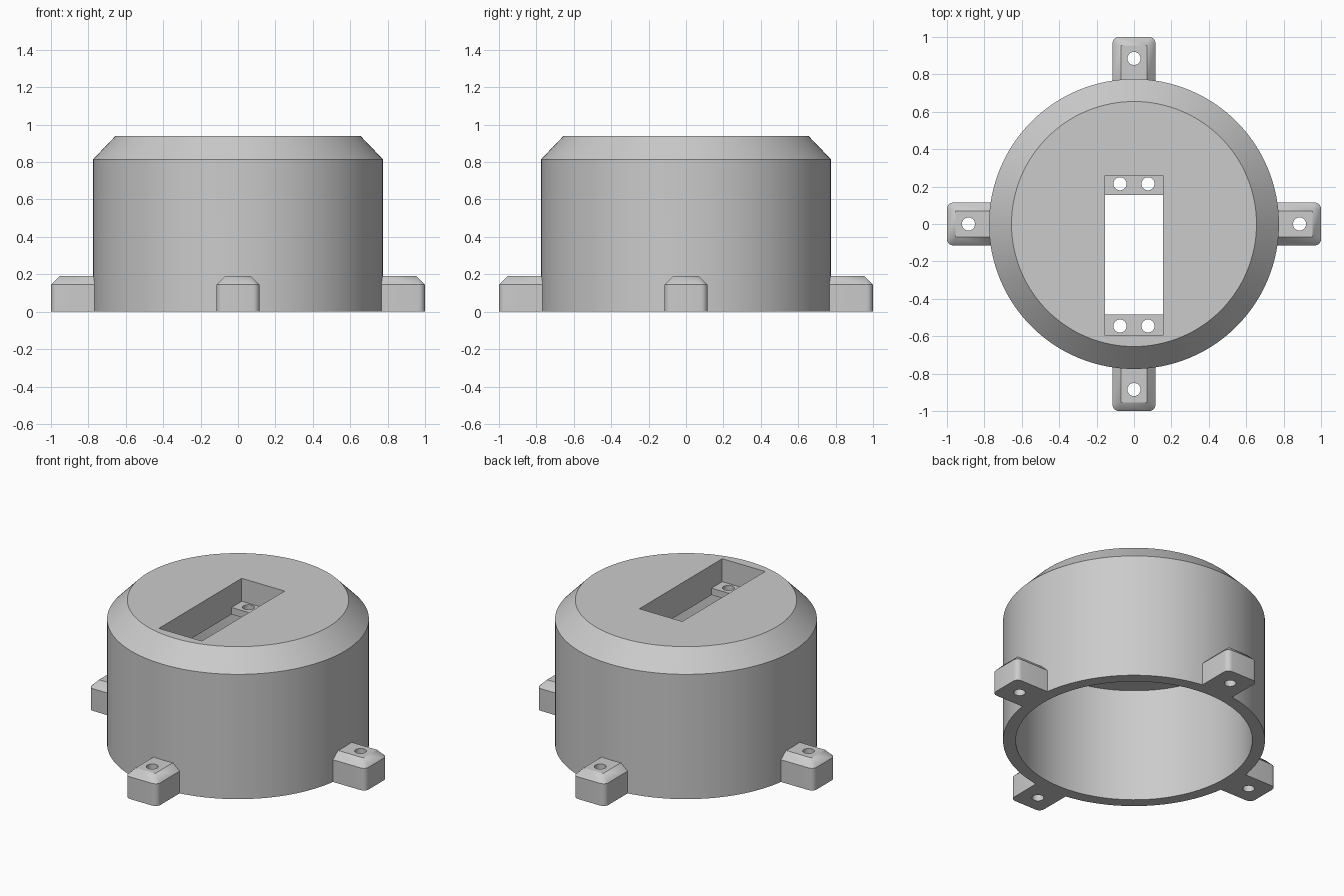
import bpy, bmesh, math
from mathutils import Matrix, Vector

cube = bpy.data.objects.get("Cube")
if cube:
    bpy.data.objects.remove(cube, do_unlink=True)

GREY = (0.6, 0.6, 0.6, 1)
grey = bpy.data.materials.new("plain_grey")
grey.use_nodes = True
grey.diffuse_color = GREY
grey.node_tree.nodes["Principled BSDF"].inputs["Base Color"].default_value = GREY


def make_object(name, bm):
    bmesh.ops.recalc_face_normals(bm, faces=bm.faces)
    mesh = bpy.data.meshes.new(name)
    bm.to_mesh(mesh)
    bm.free()
    mesh.materials.append(grey)
    obj = bpy.data.objects.new(name, mesh)
    bpy.context.collection.objects.link(obj)
    return obj


def box(name, x0, x1, y0, y1, z0, z1):
    bm = bmesh.new()
    size = Matrix.Diagonal((x1 - x0, y1 - y0, z1 - z0, 1))
    centre = Vector((x0 + x1, y0 + y1, z0 + z1)) / 2
    bmesh.ops.create_cube(bm, size=1, matrix=Matrix.Translation(centre) @ size)
    return make_object(name, bm)


def pin(name, x, y, z, depth, radius=0.035):
    bm = bmesh.new()
    bmesh.ops.create_cone(bm, cap_ends=True, segments=32, radius1=radius, radius2=radius,
                          depth=depth, matrix=Matrix.Translation((x, y, z)))
    return make_object(name, bm)


def combine(target, helper, operation):
    helper.hide_render = True
    mod = target.modifiers.new(operation.lower(), "BOOLEAN")
    mod.operation = operation
    mod.solver = "EXACT"
    mod.object = helper
    bpy.context.view_layer.objects.active = target
    bpy.ops.object.modifier_apply(modifier=mod.name)
    bpy.data.objects.remove(helper, do_unlink=True)


def mounting_lug(angle):
    # Rounded outer corners below, sloped top edges above
    half, tip, root, r, slope = 0.115, 1.0, 0.72, 0.035, 0.045
    points = []
    for side in (-1, 1):
        outline = [(root, side * half)]
        for i in range(6):
            a = math.radians(18 * i)
            outline.append((tip - r + r * math.cos(a), side * (half - r + r * math.sin(a))))
        points += [(x, y, z) for x, y in outline for z in (0, 0.145)]
        points += [(x, side * (half - slope), 0.19) for x in (root, tip - slope)]
    bm = bmesh.new()
    for p in points:
        bm.verts.new(p)
    bmesh.ops.convex_hull(bm, input=bm.verts)
    bmesh.ops.dissolve_limit(bm, angle_limit=0.01, verts=bm.verts, edges=bm.edges)
    bmesh.ops.rotate(bm, verts=bm.verts, cent=(0, 0, 0), matrix=Matrix.Rotation(angle, 3, "Z"))
    return make_object("mounting_lug", bm)


# Hollow round housing with a thick, chamfered lid
profile = [(0, 0.745), (0.70, 0.745), (0.70, 0), (0.775, 0),
           (0.775, 0.815), (0.655, 0.94), (0, 0.94)]
bm = bmesh.new()
verts = [bm.verts.new((r, 0, z)) for r, z in profile]
edges = [bm.edges.new(pair) for pair in zip(verts, verts[1:])]
bmesh.ops.spin(bm, geom=verts + edges, cent=(0, 0, 0), axis=(0, 0, 1),
               angle=math.tau, steps=128, use_duplicate=False)
bmesh.ops.remove_doubles(bm, verts=bm.verts, dist=0.0001)
bmesh.ops.dissolve_limit(bm, angle_limit=0.005, verts=bm.verts, edges=bm.edges)
housing = make_object("round_housing", bm)

# Four lugs around the base, each with a screw hole
for i in range(4):
    angle = i * math.pi / 2
    combine(housing, mounting_lug(angle), "UNION")
    combine(housing, pin("lug_hole", 0.885 * math.cos(angle), 0.885 * math.sin(angle),
                         0.1, 0.4), "DIFFERENCE")

# Slot in the lid: a recess leaving a ledge at each end, then the through opening
combine(housing, box("slot_recess", -0.155, 0.155, -0.595, 0.26, 0.79, 1.1), "DIFFERENCE")
combine(housing, box("slot_opening", -0.155, 0.155, -0.485, 0.155, 0.6, 1.0), "DIFFERENCE")
for y in (-0.545, 0.215):
    for x in (-0.075, 0.075):
        combine(housing, pin("ledge_hole", x, y, 0.77, 0.2), "DIFFERENCE")

# Smooth round walls, crisp edges
bpy.ops.object.select_all(action="DESELECT")
housing.select_set(True)
bpy.context.view_layer.objects.active = housing
bpy.ops.object.shade_smooth_by_angle(angle=math.radians(30))
